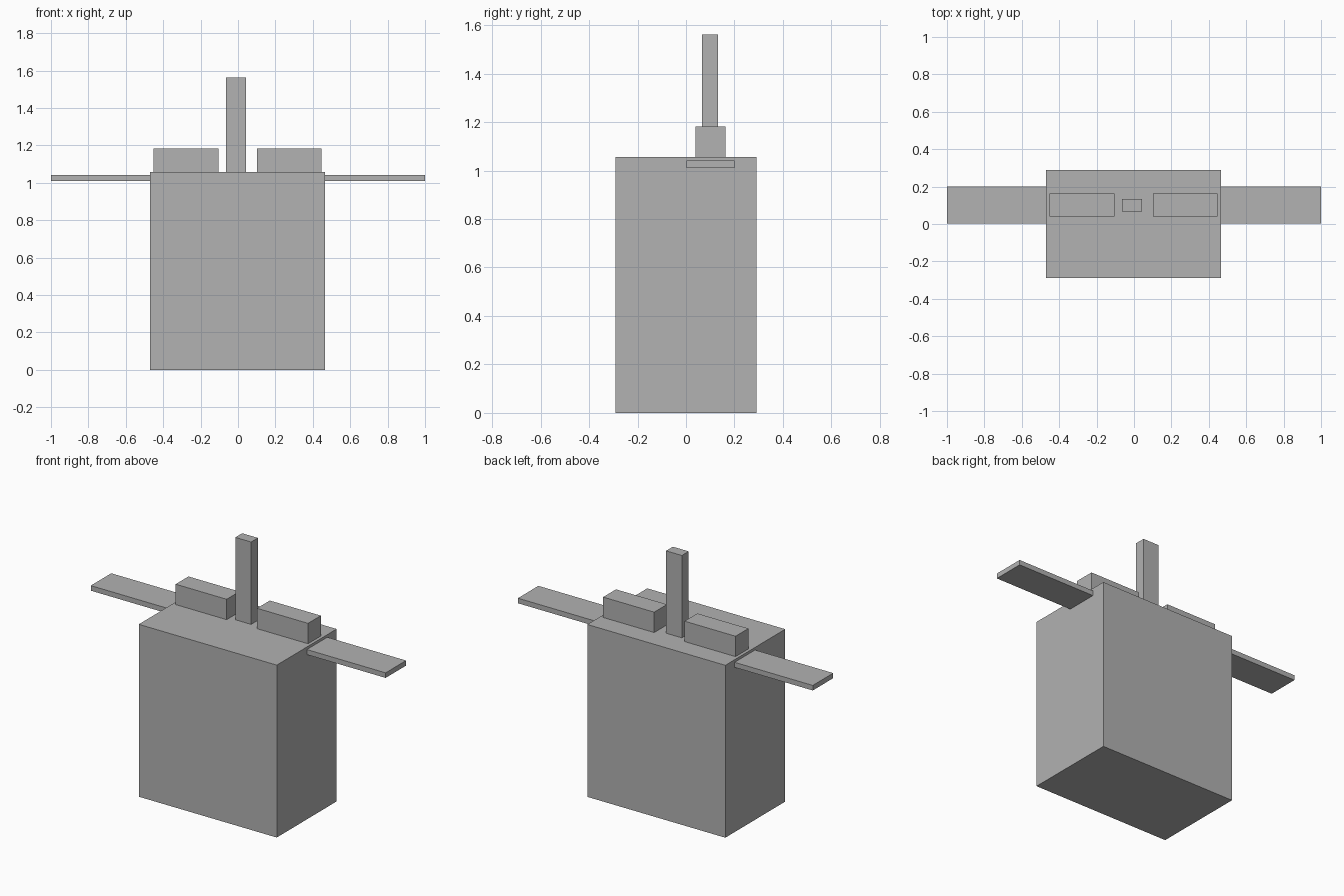
import bpy

old = bpy.data.objects.get("Cube")
if old:
    bpy.data.objects.remove(old, do_unlink=True)

grey = bpy.data.materials.new("plain_grey")
grey.use_nodes = True
COLOUR = (0.445, 0.445, 0.445, 1)
grey.diffuse_color = COLOUR
grey.node_tree.nodes["Principled BSDF"].inputs["Base Color"].default_value = COLOUR


def box(name, x, y, z):
    """Box spanning the given (min, max) range on each axis."""
    spans = (x, y, z)
    bpy.ops.mesh.primitive_cube_add(size=1, location=[(a + b) / 2 for a, b in spans])
    obj = bpy.context.object
    obj.name = obj.data.name = name
    obj.scale = [b - a for a, b in spans]
    bpy.ops.object.transform_apply(location=False, rotation=False, scale=True)
    obj.data.materials.append(grey)
    return obj


# Main body, slightly off centre
TOP = 1.057
MID = -0.002
HALF = 0.468
box("body", (MID - HALF, MID + HALF), (-0.29, 0.29), (0, TOP))

# Mast on the top face
box("mast", (-0.065, 0.042), (0.067, 0.133), (TOP, 1.562))

# Top blocks and side arms, one pair per side
for side, s in (("left", 1), ("right", -1)):
    box(side + "_top_block", sorted((MID + s * 0.103, MID + s * 0.449)),
        (0.04, 0.164), (TOP, 1.182))
    box(side + "_arm", sorted((MID + s * HALF, s * 1.0)),
        (0.002, 0.2), (1.01, 1.041))
